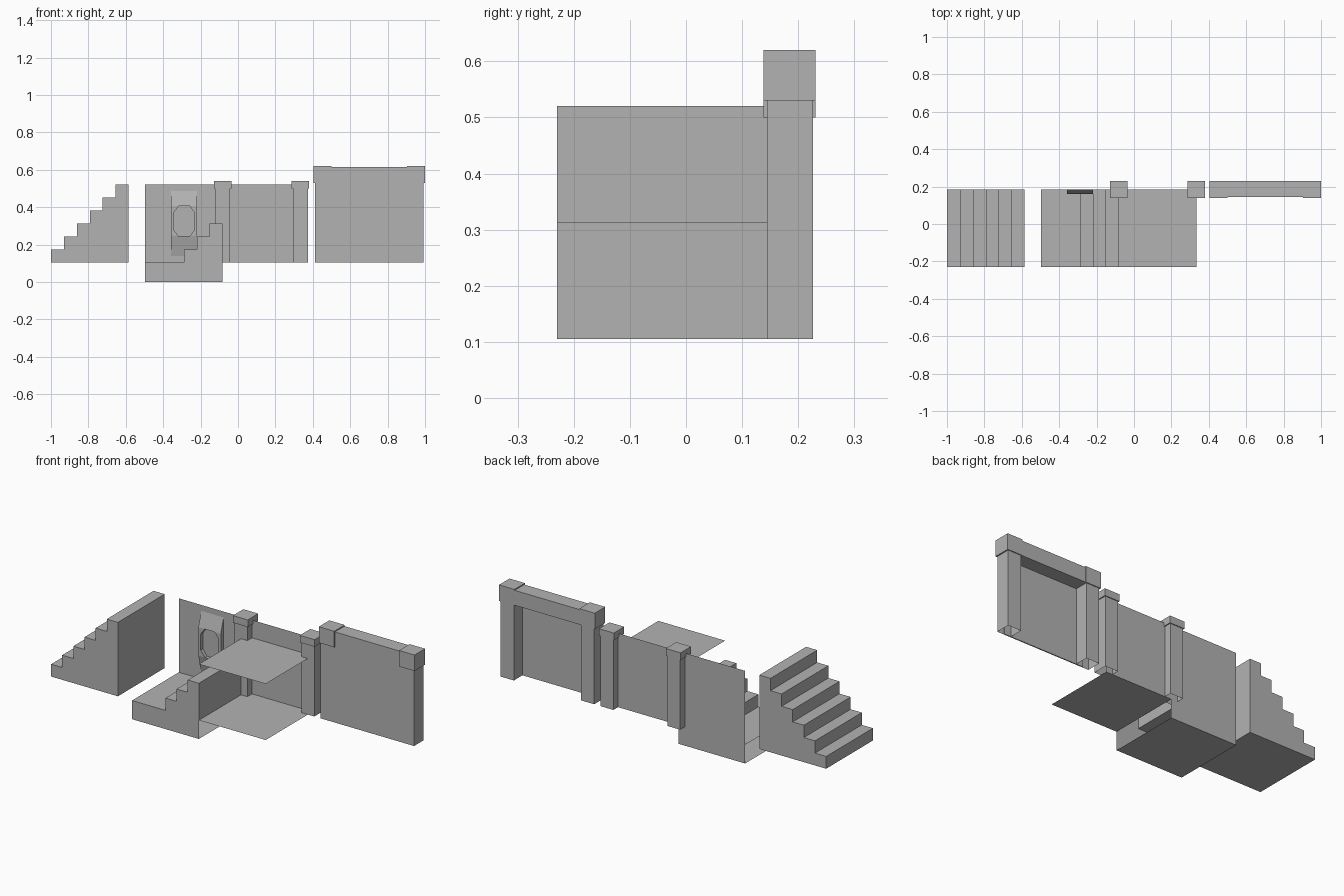
import bpy, bmesh

if "Cube" in bpy.data.objects:
    bpy.data.objects.remove(bpy.data.objects["Cube"], do_unlink=True)

grey = bpy.data.materials.new("stone_grey")
grey.use_nodes = True
colour = (0.45, 0.45, 0.45, 1)
grey.diffuse_color = colour
grey.node_tree.nodes["Principled BSDF"].inputs["Base Color"].default_value = colour

GROUND = 0.105            # level of the ground
FRONT, BACK = -0.23, 0.185
CELL = 0.415              # size of one square module
RISE = CELL / 6
LEFT, MID, RIGHT = -0.497, -0.082, 0.333   # module borders


def finish(name, bm):
    mesh = bpy.data.meshes.new(name)
    bm.to_mesh(mesh)
    bm.free()
    mesh.materials.append(grey)
    obj = bpy.data.objects.new(name, mesh)
    bpy.context.collection.objects.link(obj)
    return obj


def box(name, x, y, z, open_bottom=False):
    bm = bmesh.new()
    bmesh.ops.create_cube(bm, size=1)
    for v in bm.verts:
        v.co = [a + (c + 0.5) * (b - a) for c, (a, b) in zip(v.co, (x, y, z))]
    if open_bottom:
        bm.normal_update()
        down = [f for f in bm.faces if f.normal.z < -0.5]
        bmesh.ops.delete(bm, geom=down, context='FACES')
    return finish(name, bm)


def sheet(name, corners):
    bm = bmesh.new()
    bm.faces.new([bm.verts.new(c) for c in corners])
    return finish(name, bm)


def prism(points, offset):
    """Closed prism from a 3D outline pushed along offset."""
    bm = bmesh.new()
    face = bm.faces.new([bm.verts.new(p) for p in points])
    new = bmesh.ops.extrude_face_region(bm, geom=[face], use_keep_orig=True)
    moved = [g for g in new["geom"] if isinstance(g, bmesh.types.BMVert)]
    bmesh.ops.translate(bm, verts=moved, vec=offset)
    bmesh.ops.recalc_face_normals(bm, faces=bm.faces)
    return bm


def stair_outline(x, z, steps):
    points = []
    for i in range(steps):
        points += [(x + i * RISE, z + i * RISE), (x + i * RISE, z + (i + 1) * RISE)]
    return points + [(x + steps * RISE, z + steps * RISE)]


# Tall free-standing staircase
outline = stair_outline(-1, GROUND, 6) + [(-1 + CELL, GROUND)]
finish("tall_stairs", prism([(x, FRONT, z) for x, z in outline], (0, CELL, 0)))

# Sunken staircase, its ends open below ground level
outline = [(LEFT, 0), (LEFT, GROUND)] + stair_outline(MID - 3 * RISE, GROUND, 3)
outline += [(MID, GROUND), (MID, 0)]
bm = prism([(x, FRONT, z) for x, z in outline], (0, CELL, 0))
ends = [f for f in bm.faces if abs(f.normal.x) > 0.9 and f.calc_center_median().z < GROUND]
bmesh.ops.delete(bm, geom=ends, context='FACES')
finish("sunken_stairs", bm)

# Floor sheets
for name, z in (("lower_floor", GROUND), ("upper_floor", 0.42)):
    sheet(name, [(MID, FRONT, z), (RIGHT, FRONT, z), (RIGHT, BACK, z), (MID, BACK, z)])

# Thin wall sheets behind the stairs and the floors
for name, x0, x1 in (("left_wall", LEFT, MID), ("middle_wall", MID, RIGHT)):
    sheet(name, [(x0, BACK, GROUND), (x1, BACK, GROUND), (x1, BACK, 0.52), (x0, BACK, 0.52)])

# Capped posts at the wall joints
for name, x in (("left_post", MID), ("right_post", RIGHT)):
    box(name, (x - 0.04, x + 0.04), (0.144, 0.226), (GROUND, 0.5), True)
    box(name + "_cap", (x - 0.046, x + 0.046), (0.138, 0.231), (0.5, 0.54))

# Gate wall: two columns with caps, a lintel and a recessed panel
for name, x in (("gate_left_column", 0.453), ("gate_right_column", 0.952)):
    box(name, (x - 0.041, x + 0.041), (0.144, 0.226), (GROUND, 0.53), True)
    box(name + "_cap", (x - 0.048, x + 0.048), (0.138, 0.231), (0.53, 0.62))
box("gate_lintel", (0.5, 0.905), (0.144, 0.229), (0.53, 0.614))
box("gate_panel", (0.453, 0.952), (0.144, 0.15), (GROUND, 0.53))

# Sloped wall plaque with an octagonal recess
side = [(BACK, 0.487), (0.16, 0.405), (0.16, 0.245), (BACK, 0.14)]
plaque = finish("wall_plaque", prism([(-0.358, y, z) for y, z in side], (0.139, 0, 0)))
ring = [(0.056, 0.045), (0.03, 0.08), (-0.03, 0.08), (-0.056, 0.045)]
ring += [(-a, -b) for a, b in ring]
cutter = finish("recess_cutter", prism([(-0.288 + a, 0.14, 0.325 + b) for a, b in ring], (0, 0.04, 0)))
cutter.hide_render = True
cutter.hide_viewport = True
cut = plaque.modifiers.new("recess", 'BOOLEAN')
cut.operation = 'DIFFERENCE'
cut.solver = 'EXACT'
cut.object = cutter
